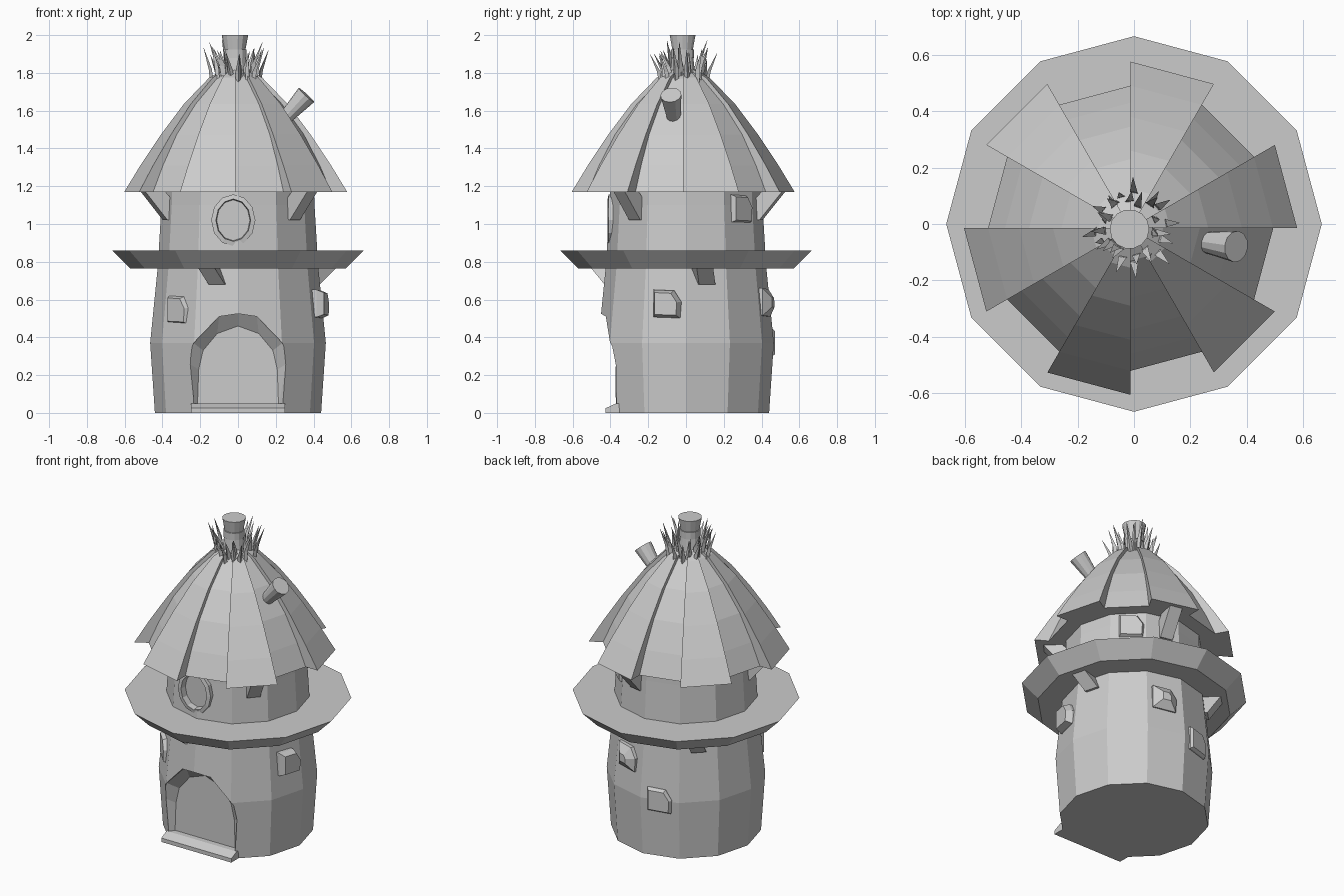
import bpy, bmesh, random
from math import sin, cos, pi, radians
from mathutils import Vector, Matrix

if "Cube" in bpy.data.objects:
    bpy.data.objects.remove(bpy.data.objects["Cube"])

random.seed(4)
CX, CY = -0.012, -0.015          # the roof sits slightly off centre


def loft(name, loops):
    """Closed solid through a list of equally sized point loops."""
    bm = bmesh.new()
    rings = [[bm.verts.new(p) for p in loop] for loop in loops]
    n = len(rings[0])
    for a, b in zip(rings, rings[1:]):
        for i in range(n):
            j = (i + 1) % n
            bm.faces.new((a[i], a[j], b[j], b[i]))
    bm.faces.new(rings[0][::-1])
    bm.faces.new(rings[-1])
    bmesh.ops.recalc_face_normals(bm, faces=bm.faces)
    me = bpy.data.meshes.new(name)
    bm.to_mesh(me)
    bm.free()
    ob = bpy.data.objects.new(name, me)
    bpy.context.collection.objects.link(ob)
    return ob


def ring(r, z, n=12, cx=0.0, cy=0.0):
    return [(cx + r * cos(2 * pi * i / n), cy + r * sin(2 * pi * i / n), z) for i in range(n)]


def lathe(name, profile, n=12, cx=0.0, cy=0.0):
    return loft(name, [ring(r, z, n, cx, cy) for r, z in profile])


def ellipse(rx, rz, y, n=12):
    return [(-0.025 + rx * cos(2 * pi * i / n), y, 1.02 + rz * sin(2 * pi * i / n)) for i in range(n)]


def cut(ob, cutter):
    mod = ob.modifiers.new("cut", "BOOLEAN")
    mod.operation = "DIFFERENCE"
    mod.solver = "EXACT"
    mod.object = cutter
    bpy.context.view_layer.objects.active = ob
    bpy.ops.object.modifier_apply(modifier="cut")
    bpy.data.objects.remove(cutter, do_unlink=True)


def turn(ob, az):
    """Swing a part modelled on the +x side round to an azimuth in degrees."""
    ob.data.transform(Matrix.Rotation(radians(az), 4, "Z"))


# Tower body
tower = lathe("tower", [(.44, 0), (.465, .37), (.425, .77), (.405, 1.1), (.40, 1.25)])


# Arched doorway, cut in with a sloping reveal
def arch(half, y):
    pts = half + [(-x, z) for x, z in half[::-1] if x]
    return [(x, y, z) for x, z in pts]


inner = [(.215, -.1), (.215, .03), (.208, .23), (.185, .33), (.11, .42), (0, .46)]
outer = [(.25, -.1), (.25, .03), (.275, .27), (.235, .37), (.10, .51), (0, .525)]
cut(tower, loft("door_cutter", [arch(inner, -.335), arch(outer, -.39), arch(outer, -.6)]))

# Door sill
sill = [(-.425, 0), (-.425, .025), (-.37, .05), (-.32, .05), (-.32, 0)]
loft("door_sill", [[(x, y, z) for y, z in sill] for x in (-.25, .25)])

# Round window
cut(tower, loft("window_cutter", [ellipse(.10, .12, -.36), ellipse(.10, .12, -.6)]))
loft("window_frame", [ellipse(.117, .137, -.33), ellipse(.117, .137, -.41),
                      ellipse(.092, .112, -.415), ellipse(.088, .108, -.375)])

# Wide ledge around the tower
lathe("ledge", [(.57, .765), (.665, .86)])


# Struts under the ledge and under the roof
def strut(name, az, r0, z0, r1, z1, t=.06, w=.045, lean=0.0):
    prof = [(r0 - .03, z0 + .0), (r0 + .03, z0), (r1, z1), (r1 - t - .03, z1)]
    prof = [(r0 - .05, z0), (r0 + .02, z0), (r1, z1), (r1 - .11, z1), (r0 - .05, z0 + t)]
    ob = loft(name, [[(r, y + lean * (z - z0), z) for r, z in prof] for y in (-w, w)])
    turn(ob, az)


for k in range(3):
    strut(f"ledge_strut_{k}", 15 + 120 * k, .415, .68, .53, .78, lean=-.4)
    strut(f"roof_strut_{k}", -42 + 120 * k, .385, 1.02, .54, 1.185, w=.04)

# Thatched roof: inner dome plus six raised panels
low = [(.505, 1.17), (.445, 1.31), (.36, 1.475), (.245, 1.635), (.115, 1.77), (.05, 1.81)]
high = [(.59, 1.17), (.505, 1.31), (.395, 1.475), (.275, 1.635), (.14, 1.775), (.05, 1.825)]
lathe("roof_dome", low, 12, CX, CY)
section = high + [(max(r - .06, .02), z) for r, z in low[::-1]]
for k in range(6):
    loft(f"roof_panel_{k}", [[(CX + r * cos(a), CY + r * sin(a), z) for r, z in section]
                             for a in (radians(60 * k), radians(60 * k + 30))])

# Post on the peak
lathe("roof_post", [(.075, 1.74), (.058, 1.88), (.062, 1.88), (.062, 1.925), (.056, 1.925), (.07, 2.0)],
      14, -.016, -.018)

# Side pipe
base, tip = Vector((.235, -.062, 1.545)), Vector((.362, -.08, 1.683))
rot = (tip - base).to_track_quat("Z", "Y").to_matrix()
loft("side_pipe", [[p + rot @ Vector(q) for q in ring(r, 0, 12)]
                   for p, r in ((base, .034), (tip, .056))])

# Tufts of straw round the post
COUNT = 30
for k in range(COUNT):
    a = 2 * pi * k / COUNT + random.uniform(-.1, .1)
    r = random.uniform(.075, .13)
    z = 1.80 - (r - .075) * .9
    h = random.uniform(.11, .18)
    out = random.uniform(.01, .06)
    side = random.uniform(-.025, .025)
    loops = []
    for t, w in ((0, .013), (.45, .014), (1, .001)):
        c = Vector((r + out * t * t, side * t, z - .03 + (h + .03) * t))
        loops.append([c + Vector((w * .7, 0, 0)), c + Vector((-w * .5, w, 0)), c + Vector((-w * .5, -w, 0))])
    blade = loft(f"straw_{k}", loops)
    turn(blade, a * 180 / pi)
    blade.data.transform(Matrix.Translation((CX, CY, 0)))


# Stones set in the wall: azimuth, height, wall radius, protrusion, end scale
outline = [(-.075, -.07), (.07, -.075), (.075, .01), (.035, .07), (-.075, .075)]
stones = [(-13, .577, .39, .09, .8), (223, .545, .39, .06, .85), (74, .585, .39, .09, .35),
          (105, .37, .43, .04, .85), (48, 1.08, .36, .055, .85)]
for k, (az, z, r, d, s) in enumerate(stones):
    steps = ((r, 1), (r + d * .6, 1), (r + d, s))
    turn(loft(f"wall_stone_{k}", [[(x, p * f, z + q * f) for p, q in outline] for x, f in steps]), az)
